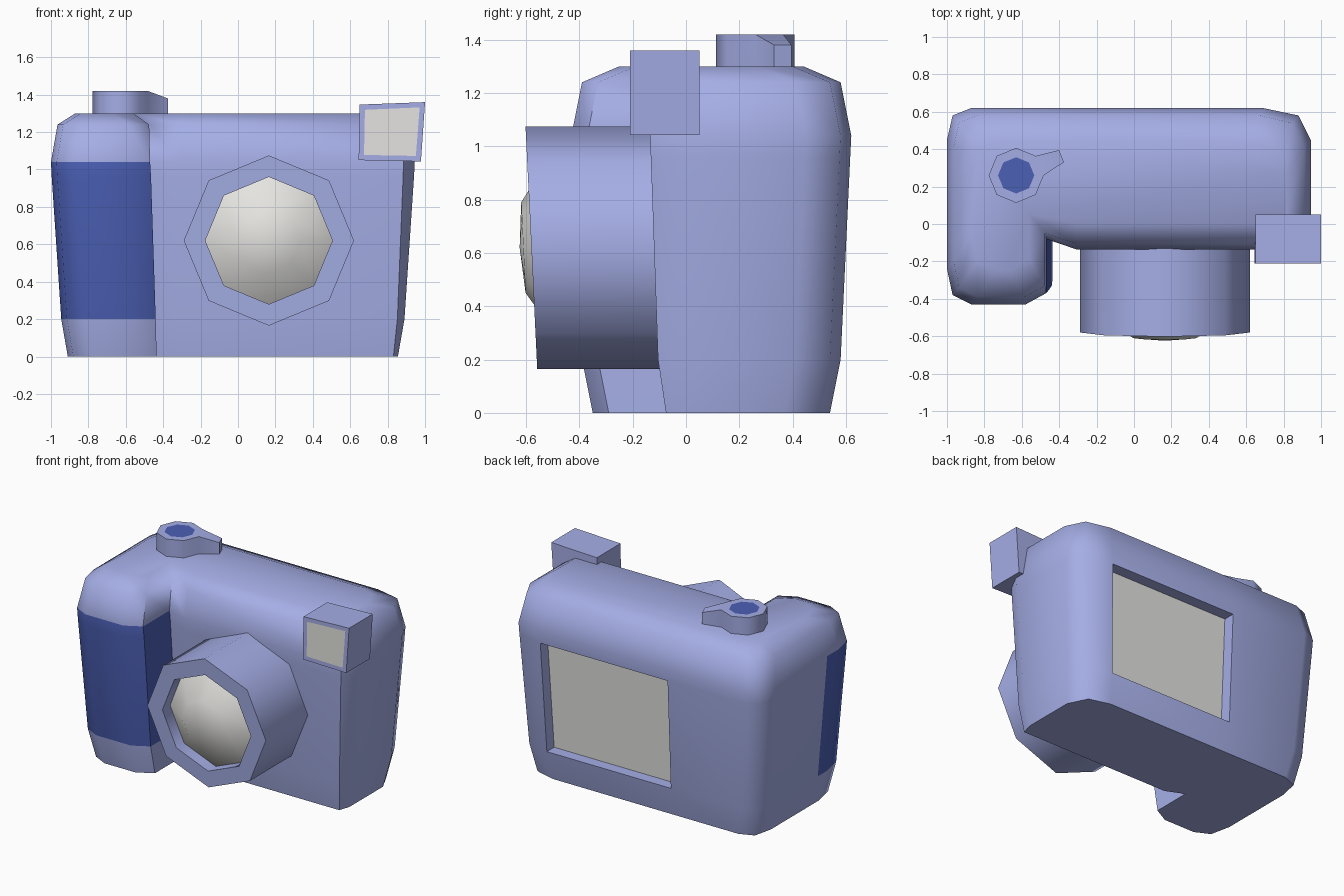
import bpy, bmesh, math

if "Cube" in bpy.data.objects:
    bpy.data.objects.remove(bpy.data.objects["Cube"])


def material(name, rgb):
    m = bpy.data.materials.new(name)
    m.diffuse_color = (*rgb, 1)
    m.use_nodes = True
    m.node_tree.nodes["Principled BSDF"].inputs["Base Color"].default_value = m.diffuse_color
    return m


PERIWINKLE = material("periwinkle", (0.376, 0.423, 0.791))
BLUE = material("deep_blue", (0.071, 0.115, 0.46))
LIGHT = material("light_grey", (0.78, 0.775, 0.75))
MATS = (PERIWINKLE, BLUE, LIGHT)


def finish(name, bm, angle=60):
    bmesh.ops.recalc_face_normals(bm, faces=bm.faces)
    me = bpy.data.meshes.new(name)
    bm.to_mesh(me)
    bm.free()
    for m in MATS:
        me.materials.append(m)
    ob = bpy.data.objects.new(name, me)
    bpy.context.collection.objects.link(ob)
    bpy.ops.object.select_all(action='DESELECT')
    ob.select_set(True)
    bpy.context.view_layer.objects.active = ob
    bpy.ops.object.shade_smooth_by_angle(angle=math.radians(angle))
    return ob


def bridge(bm, a, b):
    n = len(a)
    return [bm.faces.new((a[j], a[(j + 1) % n], b[(j + 1) % n], b[j])) for j in range(n)]


# Body: L-shaped outline (x, y, x inset factor, y inset factor), lofted upwards.
# Points with factor None are measured from the inner side of the grip.
outline = [
    (-.87, .62, 1, -1), (-.29, .62, 0, -1), (.69, .62, -.5, -1), (.88, .58, -1, -1),
    (.945, .45, -1, -1), (.945, -.02, -1, .3), (.885, -.135, -.6, .75),
    (-.31, -.135, 0, .75), (0, -.08, None, .75), (0, -.37, None, 1),
    (-.11, -.43, None, 1), (-.87, -.43, 1, 1), (-.97, -.38, 1, 1),
    (-1, -.24, 1, 1), (-1, -.12, 1, .6), (-1, .45, 1, -1), (-.97, .58, 1, -1)]
# height, x inset, y inset, inner side of the grip
rows = [(0, .09, .08, -.435), (.2, .055, .04, -.44), (.96, .004, .004, -.465),
        (1.04, 0, 0, -.47), (1.24, .035, .04, -.475), (1.3, .13, .18, -.56)]
bm = bmesh.new()
rings = []
for z, ix, iy, grip in rows:
    rings.append([bm.verts.new((x + (grip if kx is None else kx * ix), y + ky * iy, z))
                  for x, y, kx, ky in outline])
bm.faces.new(rings[0])
bm.faces.new(rings[-1])
screen = None
for i in range(len(rows) - 1):
    faces = bridge(bm, rings[i], rings[i + 1])
    if i in (1, 2):                      # blue grip band
        for f in faces[8:14]:
            f.material_index = 1
    if i == 1:
        screen = faces[1]
bmesh.ops.recalc_face_normals(bm, faces=bm.faces)
# Recessed screen in the back
f = bmesh.ops.extrude_discrete_faces(bm, faces=[screen])['faces'][0]
bmesh.ops.translate(bm, verts=f.verts, vec=(0, -.08, 0))
f.material_index = 2
finish("camera_body", bm)


# Lens: eight-sided barrel with a recessed glass dome
def lens_part(name, profile, index):
    bm = bmesh.new()
    prev = None
    for r, y in profile:
        ring = []
        for k in range(8):
            a = k * math.pi / 4
            tilt = -.022 * math.sin(a) * r / .455 if y < -.3 else 0
            ring.append(bm.verts.new((.165 + r * math.cos(a), y + tilt, .62 + r * math.sin(a))))
        if prev:
            bridge(bm, prev, ring)
        prev = ring
    bmesh.ops.remove_doubles(bm, verts=bm.verts, dist=1e-5)
    for f in bm.faces:
        f.material_index = index
    finish(name, bm)


lens_part("lens_barrel", [(.455, -.08), (.455, -.58), (.34, -.58), (.34, -.49)], 0)
lens_part("lens_glass", [(.34, -.495), (.17, -.61), (0, -.624)], 2)

# Flash: slightly skewed box with an inset light panel
bm = bmesh.new()
front = [(.645, 1.05), (.978, 1.043), (1.0, 1.36), (.65, 1.347)]
a = [bm.verts.new((x, -.21, z)) for x, z in front]
b = [bm.verts.new((x, .05, z)) for x, z in front]
bridge(bm, a, b)
panel = bm.faces.new(a)
bm.faces.new(b)
bmesh.ops.recalc_face_normals(bm, faces=bm.faces)
bmesh.ops.inset_individual(bm, faces=[panel], thickness=.04)
panel.material_index = 2
finish("flash", bm, 30)

# Shutter button: octagon with a blue centre and a small lever
bm = bmesh.new()
cx, cy = -.63, .26


def octagon(r, z, turn=0):
    return [bm.verts.new((cx + r * math.cos(k * math.pi / 4 + turn),
                          cy + r * math.sin(k * math.pi / 4 + turn), z)) for k in range(8)]


low, high, inner = octagon(.147, 1.28), octagon(.147, 1.42), octagon(.097, 1.42)
sides = bridge(bm, low, high)
bridge(bm, high, inner)
bm.faces.new(inner).material_index = 1
bm.faces.new(low)
bmesh.ops.recalc_face_normals(bm, faces=bm.faces)
tip = bmesh.ops.extrude_discrete_faces(bm, faces=[sides[0]])['faces'][0]
for v in tip.verts:
    top = v.co.z > 1.35
    v.co = (-.375, .33, 0) if v.co.y < .3 else (-.40, .395, 0)
    v.co.z = 1.38 if top else 1.29
finish("shutter_button", bm, 50)
